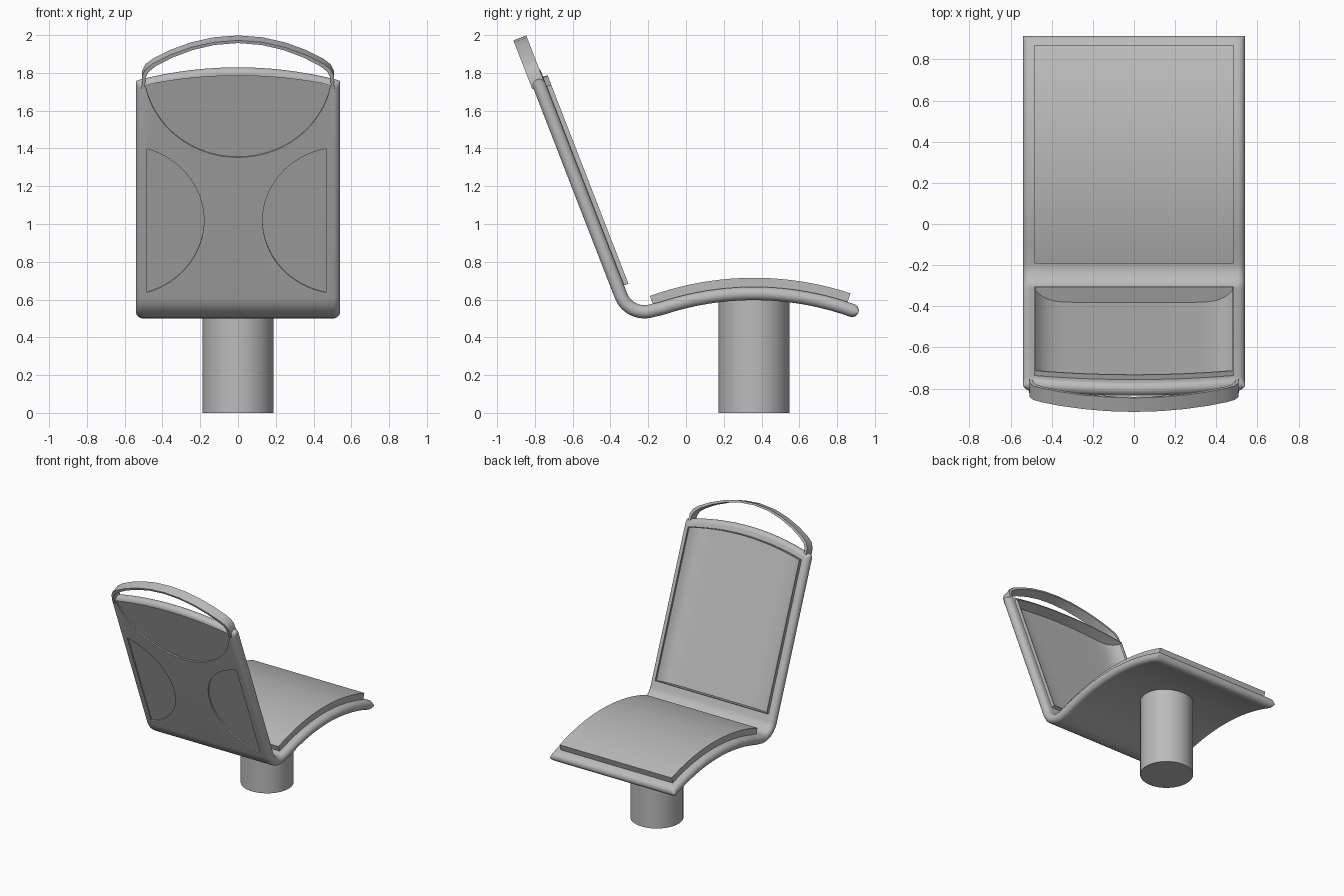
import bpy, bmesh, math
from mathutils import Vector

if "Cube" in bpy.data.objects:
    bpy.data.objects.remove(bpy.data.objects["Cube"])

grey = bpy.data.materials.new("mid_grey")
grey.use_nodes = True
grey.diffuse_color = (0.5, 0.5, 0.5, 1)
grey.node_tree.nodes["Principled BSDF"].inputs["Base Color"].default_value = (0.5, 0.5, 0.5, 1)

# Backrest plane: a point on its middle line, its upward and forward directions
TILT = math.radians(21.2)
ORIGIN = Vector((0, -0.782, 1.748))
UP = Vector((0, -math.sin(TILT), math.cos(TILT)))
FWD = Vector((0, math.cos(TILT), math.sin(TILT)))
HALF = 0.035                      # half thickness of the shell
ARC_Y, ARC_Z, ARC_R = 0.36, -0.92, 1.552   # arc of the seat


def finish(name, bm):
    bmesh.ops.remove_doubles(bm, verts=bm.verts, dist=1e-5)
    bmesh.ops.recalc_face_normals(bm, faces=bm.faces)
    mesh = bpy.data.meshes.new(name)
    bm.to_mesh(mesh)
    bm.free()
    mesh.materials.append(grey)
    ob = bpy.data.objects.new(name, mesh)
    bpy.context.collection.objects.link(ob)
    smooth(ob)
    return ob


def smooth(ob):
    bpy.ops.object.select_all(action="DESELECT")
    ob.select_set(True)
    bpy.context.view_layer.objects.active = ob
    bpy.ops.object.shade_smooth_by_angle(angle=math.radians(40))


def sweep(name, path, cols, rise=0.0, arched=1):
    """Sweep a cross-section of (x, low, high) columns; the last rings are arched."""
    bm = bmesh.new()
    rings = []
    width = max(c[0] for c in cols)
    for i, (pos, nrm, scale) in enumerate(path):
        low, high = [], []
        for x, lo, hi in cols:
            p = pos + Vector((x, 0, 0))
            if i >= len(path) - arched:
                p += UP * rise * (1 - (x / width) ** 2)
            low.append(bm.verts.new(p + nrm * lo * scale))
            high.append(bm.verts.new(p + nrm * hi * scale))
        rings.append(low + high[::-1])
    n = len(rings[0])
    for a, b in zip(rings, rings[1:]):
        for j in range(n):
            k = (j + 1) % n
            bm.faces.new((a[j], a[k], b[k], b[j]))
    for r in (rings[0], rings[-1]):
        for j in range(len(cols) - 1):
            bm.faces.new((r[j], r[j + 1], r[n - 2 - j], r[n - 1 - j]))
    bmesh.ops.dissolve_degenerate(bm, dist=1e-5, edges=bm.edges)
    return finish(name, bm)


def prism(name, pts, lo, hi):
    """Extrude an outline drawn in the backrest plane along its normal."""
    bm = bmesh.new()
    base = [bm.verts.new(ORIGIN + Vector((u, 0, 0)) + UP * v + FWD * lo) for u, v in pts]
    face = bm.faces.new(base)
    out = bmesh.ops.extrude_face_region(bm, geom=[face])
    moved = [g for g in out["geom"] if isinstance(g, bmesh.types.BMVert)]
    bmesh.ops.translate(bm, verts=moved, vec=FWD * (hi - lo))
    return finish(name, bm)


def cut(ob, cutter):
    mod = ob.modifiers.new("cut", "BOOLEAN")
    mod.operation, mod.solver, mod.object = "DIFFERENCE", "EXACT", cutter
    bpy.context.view_layer.objects.active = ob
    # keep the cut ahead of the smoothing step
    bpy.ops.object.modifier_move_to_index(modifier=mod.name, index=0)
    bpy.ops.object.modifier_apply(modifier=mod.name)


def arc_point(angle, radius=ARC_R):
    nrm = Vector((0, math.sin(angle), math.cos(angle)))
    return Vector((0, ARC_Y, ARC_Z)) + nrm * radius, nrm, 1


def height(z):
    return (z - ORIGIN.z) / UP.z


def spread(half, count):
    return [half * (2 * i / count - 1) for i in range(count + 1)]


def back_path(low, high):
    return [(ORIGIN + UP * v, FWD, 1) for v in (low, high)]


def lip(pos, direction, nrm):
    """Rings that round off an end, from the flat part outwards."""
    angles = [math.radians(88 * i / 6) for i in range(1, 7)]
    return [(pos + direction * HALF * math.sin(a), nrm, math.cos(a)) for a in angles]


# Shell: rounded front lip, arched seat, bend, straight backrest, rounded top
tip = math.asin(0.52 / ARC_R)
tip_pos, tip_nrm, _ = arc_point(tip)
path = lip(tip_pos, Vector((0, tip_nrm.z, -tip_nrm.y)), tip_nrm)[::-1]
seat_end = -math.asin(0.49 / ARC_R)
path += [arc_point(tip + (seat_end - tip) * i / 20) for i in range(21)]
bend_r = 0.133
bend = Vector((0, -0.22, 0.535 + bend_r))
start, stop = math.radians(18), math.radians(-68.8)
for i in range(13):
    a = start + (stop - start) * i / 12
    nrm = Vector((0, -math.sin(a), math.cos(a)))
    path.append((bend - nrm * bend_r, nrm, 1))
path += back_path(-0.6, -0.025)
path += lip(path[-1][0], UP, FWD)
edge = [math.radians(90 * i / 6) for i in range(7)]
right = [(0.505 + HALF * math.sin(a), -HALF * math.cos(a), HALF * math.cos(a)) for a in edge]
cols = [(-x, lo, hi) for x, lo, hi in right[::-1]]
cols += [(x, -HALF, HALF) for x in spread(0.505, 16)[1:-1]] + right
shell = sweep("seat_shell", path, cols, rise=0.075, arched=7)

# Seat cushion follows the seat arc
a0, a1 = math.radians(18.2), math.radians(-19.7)
seat_path = [arc_point(a0 + (a1 - a0) * i / 20, ARC_R + 0.05) for i in range(21)]
sweep("seat_cushion", seat_path, [(-0.485, -HALF, 0.033), (0.485, -HALF, 0.033)])

# Backrest cushion: raised edge around a hollow with rounded sides
pad_cols = [(x, 0.0, 0.06) for x in spread(0.485, 24)]
pad = sweep("backrest_cushion", back_path(-1.165, -0.035), pad_cols, rise=0.055)
hollow_cols = [(x, -0.02 + 0.065 * abs(x / 0.48) ** 10, 0.12) for x in spread(0.48, 48)]
hollow = sweep("hollow_cutter", back_path(-1.16, -0.042), hollow_cols, rise=0.055)
cut(pad, hollow)
cut(shell, hollow)


# Shallow round-edged recesses on the rear of the backrest
def recess(u, v, radius, middle, spread_angle, top=()):
    pts = []
    for i in range(33):
        a = math.radians(middle + spread_angle * (i / 16 - 1))
        pts.append((u + radius * math.cos(a), v + radius * math.sin(a)))
    return prism("recess_cutter", pts + list(top), -0.1, -0.026)


top_arch = [(-x, 0.053 * (1 - (x / 0.49) ** 2)) for x in spread(0.49, 16)[1:-1]]
cutters = [
    recess(0, height(1.83), 0.4985, -90, 79.8, top_arch),
    recess(-0.607, height(1.03), 0.427, 0, 72.8),
    recess(0.546, height(1.03), 0.416, 180, 78.8),
]
for c in cutters:
    cut(shell, c)
for c in cutters + [hollow]:
    bpy.data.objects.remove(c)
smooth(shell)
smooth(pad)

# Grab handle: flat band arching over the backrest
half = [(0.51, 1.73), (0.508, 1.80), (0.49, 1.835), (0.45, 1.865),
        (0.36, 1.91), (0.25, 1.95), (0.13, 1.977)]
outer = [(x, height(z)) for x, z in half] + [(0, height(1.987))]
outer += [(-u, v) for u, v in outer[-2::-1]]
inner = [(u * 0.965, v if abs(u) > 0.509 else v - 0.015) for u, v in outer[::-1]]
prism("grab_handle", outer + inner, -0.042, 0.031)

# Pedestal
bm = bmesh.new()
bmesh.ops.create_cone(bm, cap_ends=True, segments=48, radius1=0.188, radius2=0.188, depth=0.61)
bmesh.ops.translate(bm, verts=bm.verts, vec=(0, 0.36, 0.305))
finish("pedestal", bm)
